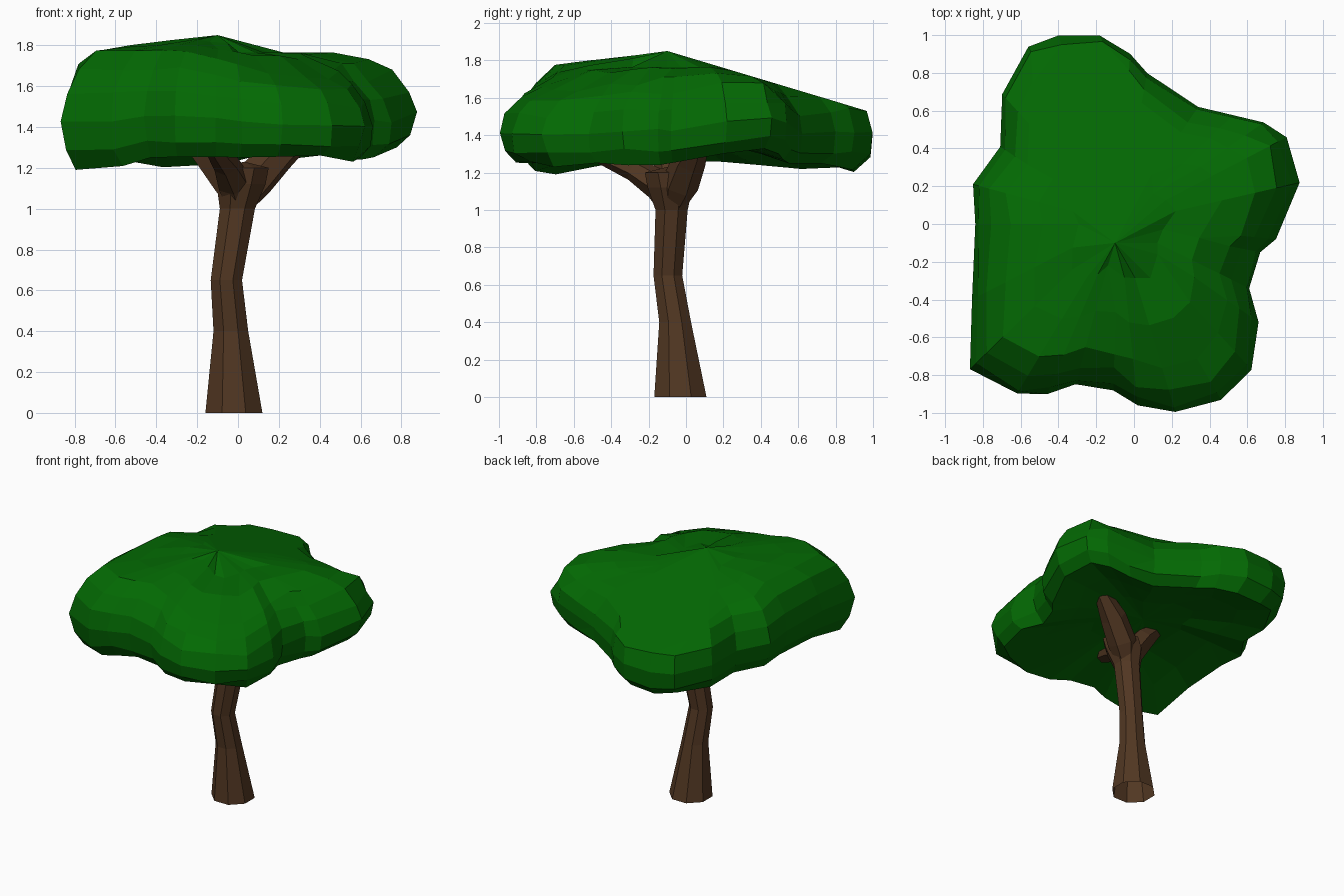
import bpy, bmesh, math, random
from mathutils import Vector

if "Cube" in bpy.data.objects:
    bpy.data.objects.remove(bpy.data.objects["Cube"])

random.seed(4)


def material(name, rgb):
    m = bpy.data.materials.new(name)
    m.diffuse_color = (*rgb, 1)
    m.use_nodes = True
    m.node_tree.nodes["Principled BSDF"].inputs["Base Color"].default_value = m.diffuse_color
    return m


BARK = material("bark brown", (0.083, 0.038, 0.016))
LEAF = material("leaf green", (0.001, 0.142, 0.001))


def skin(name, rings, mat, start=None, end=None):
    """Bridge equal-sized rings of points; an end given as a point is closed with a fan."""
    bm = bmesh.new()
    loops = [[bm.verts.new(p) for p in r] for r in rings]
    n = len(loops[0])
    for a, b in zip(loops, loops[1:]):
        for i in range(n):
            j = (i + 1) % n
            bm.faces.new((a[i], a[j], b[j], b[i]))
    for loop, tip, flip in ((loops[0], start, True), (loops[-1], end, False)):
        if tip is not None:
            v = bm.verts.new(tip)
            for i in range(n):
                tri = (loop[i], loop[(i + 1) % n], v)
                bm.faces.new(tri[::-1] if flip else tri)
    bmesh.ops.recalc_face_normals(bm, faces=bm.faces[:])
    me = bpy.data.meshes.new(name)
    bm.to_mesh(me)
    bm.free()
    me.materials.append(mat)
    ob = bpy.data.objects.new(name, me)
    bpy.context.collection.objects.link(ob)
    return ob


def limb(name, path, sides=8, level=False, tip=None):
    """Faceted tube along (x, y, z, radius) points."""
    pts = [Vector(p[:3]) for p in path]
    rings = []
    for i, p in enumerate(pts):
        d = Vector((0, 0, 1)) if level else (
            pts[min(i + 1, len(pts) - 1)] - pts[max(i - 1, 0)]).normalized()
        u = (Vector((1, 0, 0)) - d * d.x).normalized()
        v = d.cross(u)
        ring = []
        for k in range(sides):
            a = math.tau * (k + 0.5) / sides
            ring.append(p + (u * math.cos(a) + v * math.sin(a)) * path[i][3])
        rings.append(ring)
    return skin(name, rings, BARK, end=tip or pts[-1])


# Trunk with an open foot and a flared crotch, then three forking branches
limb("trunk", [(-0.02, -0.03, 0, 0.151), (-0.035, -0.058, 0.4, 0.092),
               (-0.057, -0.097, 0.65, 0.083), (-0.003, -0.077, 1.0, 0.093),
               (0.015, -0.085, 1.12, 0.13), (0.03, -0.1, 1.2, 0.13)],
     level=True, tip=(0.03, -0.1, 1.23))
limb("right_branch", [(0.03, -0.06, 1.05, 0.07), (0.08, -0.03, 1.14, 0.10),
                      (0.2, 0.02, 1.27, 0.09), (0.36, 0.08, 1.39, 0.05)], 6)
limb("left_branch", [(0, -0.08, 1.04, 0.07), (-0.05, -0.08, 1.14, 0.09),
                     (-0.15, -0.09, 1.27, 0.08), (-0.27, -0.1, 1.39, 0.05)], 6)
limb("front_branch", [(0, -0.09, 1.04, 0.07), (-0.02, -0.14, 1.13, 0.085),
                      (-0.06, -0.28, 1.22, 0.065), (-0.12, -0.47, 1.3, 0.045)], 6)

# Canopy outline seen from above: x, y, lower rim height, upper shoulder height
OUTLINE = [
    (0.75, -0.08, 1.24, 1.70), (0.88, 0.22, 1.30, 1.73), (0.81, 0.46, 1.33, 1.73),
    (0.69, 0.54, 1.30, 1.71), (0.53, 0.58, 1.27, 1.67), (0.34, 0.62, 1.25, 1.66),
    (0.07, 0.80, 1.24, 1.68), (-0.02, 0.90, 1.23, 1.70), (-0.18, 1.0, 1.22, 1.71),
    (-0.40, 1.0, 1.21, 1.71), (-0.56, 0.94, 1.22, 1.71), (-0.70, 0.69, 1.23, 1.71),
    (-0.71, 0.41, 1.24, 1.71), (-0.85, 0.21, 1.26, 1.73), (-0.84, 0.0, 1.26, 1.76),
    (-0.86, -0.4, 1.25, 1.78), (-0.87, -0.77, 1.20, 1.76), (-0.62, -0.90, 1.20, 1.76),
    (-0.46, -0.90, 1.24, 1.77), (-0.31, -0.85, 1.25, 1.77), (-0.11, -0.88, 1.25, 1.74),
    (0.02, -0.96, 1.25, 1.70), (0.22, -1.0, 1.25, 1.66), (0.46, -0.93, 1.25, 1.65),
    (0.62, -0.77, 1.24, 1.65), (0.66, -0.52, 1.24, 1.66), (0.61, -0.34, 1.25, 1.68),
    (0.67, -0.15, 1.25, 1.70)]
UNDER, TOP = 1.37, 1.83
CX, CY = -0.08, 0.0


def ceiling(x, y):
    """Crown is highest on the left, steps down on the right, slopes to the back."""
    right = 1.84 if x < 0 else 1.765
    back = min(1.82 - 0.3 * y, 1.79 - 0.155 * (y - 0.1))
    return min(right, back if y > -0.07 else 1.84)


def canopy_ring(f, kind, k, wobble):
    ring = []
    for x, y, lo, hi in OUTLINE:
        z = {"under": lo + (UNDER - lo) * k, "wall": lo + (hi - lo) * k,
             "top": hi + (TOP - hi) * k}[kind]
        g = f + random.uniform(-wobble, wobble * 0.5)
        px, py = CX + (x - CX) * g, CY + (y - CY) * g
        z += random.uniform(-wobble, wobble) * (0.6 if kind == "wall" else 0.3)
        ring.append((px, py, min(z, ceiling(px, py))))
    return ring


LAYERS = [(0.35, "under", 0.85, 0.01), (0.66, "under", 0.42, 0.01),
          (0.91, "wall", 0.0, 0.02), (0.98, "wall", 0.16, 0.02),
          (1.0, "wall", 0.40, 0.006), (0.97, "wall", 0.64, 0.025),
          (0.89, "wall", 0.85, 0.03), (0.77, "wall", 1.0, 0.03),
          (0.56, "top", 0.5, 0.03), (0.30, "top", 0.85, 0.03)]
canopy = skin("leaf_canopy", [canopy_ring(*l) for l in LAYERS], LEAF,
              (CX, CY, UNDER), (-0.1, -0.1, 1.85))

# Irregular low-poly facets
dec = canopy.modifiers.new("facets", 'DECIMATE')
dec.ratio = 0.85
